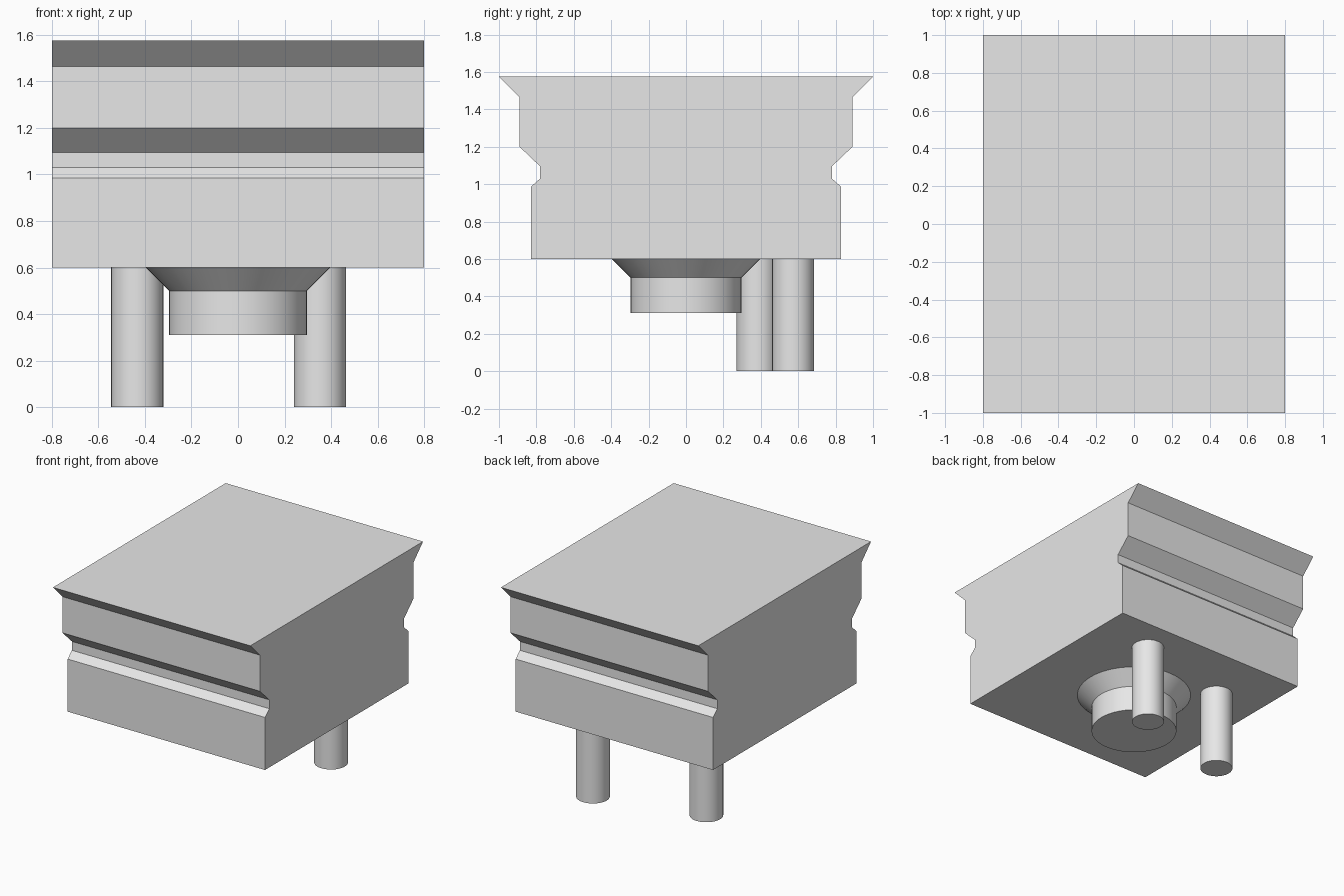
import bpy, bmesh, math

cube = bpy.data.objects.get("Cube")
if cube:
    bpy.data.objects.remove(cube, do_unlink=True)

GREY = (0.8, 0.8, 0.8, 1)
grey = bpy.data.materials.new("light grey")
grey.use_nodes = True
grey.diffuse_color = GREY
grey.node_tree.nodes["Principled BSDF"].inputs["Base Color"].default_value = GREY


def finish(bm, name, location=(0, 0, 0), smooth=False):
    """Turn a bmesh into a named grey object."""
    bmesh.ops.recalc_face_normals(bm, faces=bm.faces)
    mesh = bpy.data.meshes.new(name)
    bm.to_mesh(mesh)
    bm.free()
    mesh.materials.append(grey)
    obj = bpy.data.objects.new(name, mesh)
    obj.location = location
    bpy.context.collection.objects.link(obj)
    if smooth:
        bpy.ops.object.select_all(action='DESELECT')
        obj.select_set(True)
        bpy.context.view_layer.objects.active = obj
        bpy.ops.object.shade_smooth_by_angle(angle=math.radians(30))
    return obj


def turned(name, profile, location=(0, 0, 0), sides=48):
    """Capped solid of revolution from (radius, height) points."""
    bm = bmesh.new()
    rings = [[bm.verts.new((r * math.cos(math.tau * i / sides),
                            r * math.sin(math.tau * i / sides), z))
              for i in range(sides)] for r, z in profile]
    for low, high in zip(rings, rings[1:]):
        for i in range(sides):
            j = (i + 1) % sides
            bm.faces.new((low[i], low[j], high[j], high[i]))
    bm.faces.new(rings[0])
    bm.faces.new(rings[-1])
    return finish(bm, name, location, smooth=True)


# Moulded block: mirrored side profile extruded across the width
half = [(0.83, 0.6), (0.83, 0.985), (0.78, 1.03), (0.78, 1.095),
        (0.89, 1.2), (0.89, 1.465), (1.0, 1.575)]
outline = half + [(-y, z) for y, z in reversed(half)]
bm = bmesh.new()
end = bm.faces.new([bm.verts.new((-0.8, y, z)) for y, z in outline])
side = bmesh.ops.extrude_face_region(bm, geom=[end])
bmesh.ops.translate(bm, vec=(1.6, 0, 0),
                    verts=[v for v in side["geom"] if isinstance(v, bmesh.types.BMVert)])
finish(bm, "moulded_block")

# Round boss with flared collar under the block
turned("flared_boss", [(0.297, 0.31), (0.297, 0.5), (0.397, 0.6)])

# Two pegs toward the back
for name, x, y in (("left_peg", 0.353, 0.573), ("right_peg", -0.433, 0.382)):
    turned(name, [(0.112, 0), (0.112, 0.6)], (x, y, 0))
